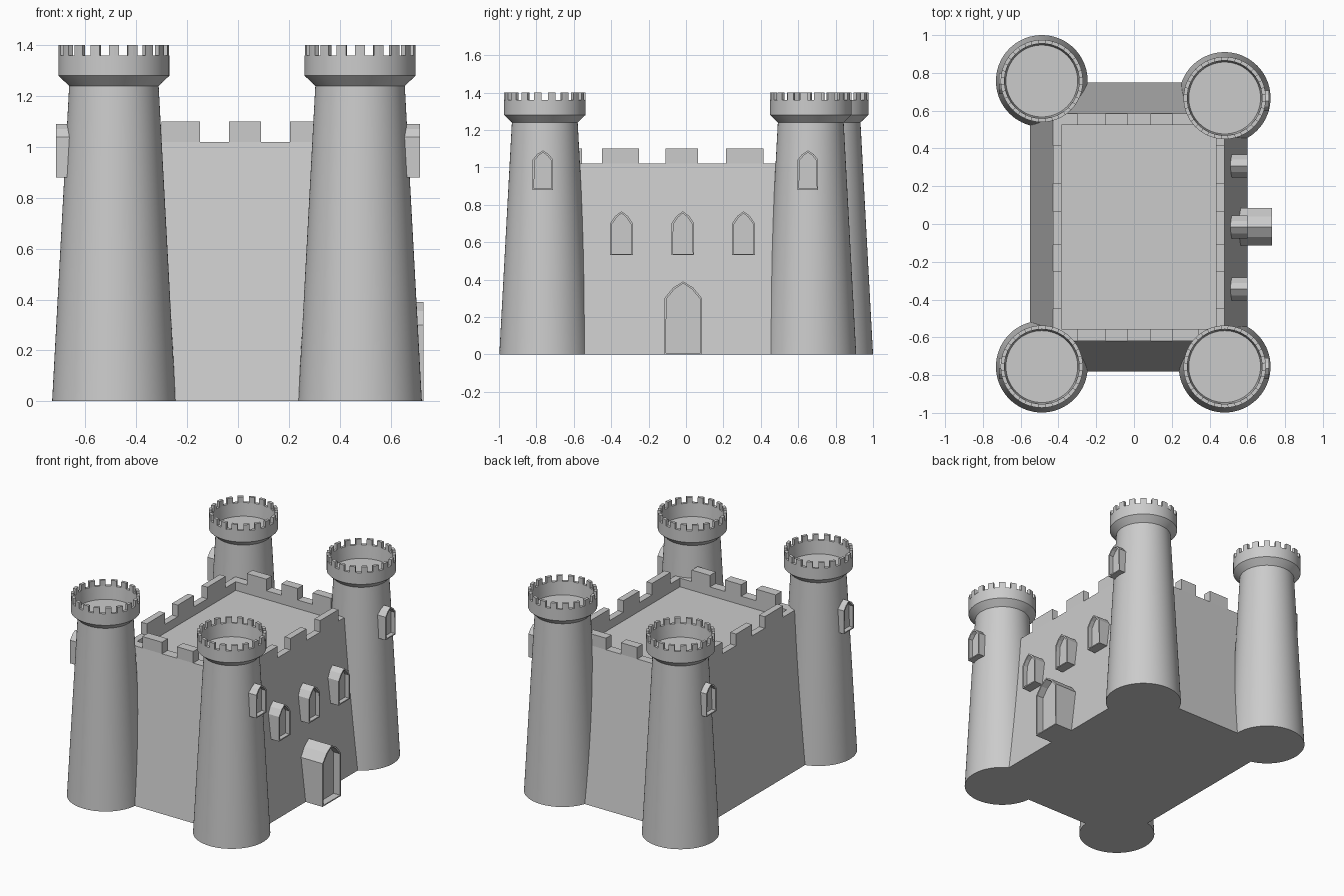
import bpy, bmesh, math
from mathutils import Vector

if "Cube" in bpy.data.objects:
    bpy.data.objects.remove(bpy.data.objects["Cube"])

stone = bpy.data.materials.new("grey stone")
stone.diffuse_color = (0.6, 0.6, 0.6, 1)
stone.use_nodes = True
stone.node_tree.nodes["Principled BSDF"].inputs["Base Color"].default_value = stone.diffuse_color


def finish(name, bm, smooth=False):
    bmesh.ops.recalc_face_normals(bm, faces=bm.faces)
    me = bpy.data.meshes.new(name)
    bm.to_mesh(me)
    bm.free()
    me.materials.append(stone)
    ob = bpy.data.objects.new(name, me)
    bpy.context.collection.objects.link(ob)
    if smooth:
        bpy.ops.object.select_all(action='DESELECT')
        ob.select_set(True)
        bpy.context.view_layer.objects.active = ob
        bpy.ops.object.shade_smooth_by_angle(angle=math.radians(30))
    return ob


def loft(bm, rings):
    """Skin a stack of closed rings and cap both ends."""
    loops = [[bm.verts.new(p) for p in r] for r in rings]
    n = len(loops[0])
    for a, b in zip(loops, loops[1:]):
        for i in range(n):
            j = (i + 1) % n
            bm.faces.new((a[i], a[j], b[j], b[i]))
    bm.faces.new(loops[0][::-1])
    bm.faces.new(loops[-1])


def circle(cx, cy, r, z, n=72):
    return [(cx + r * math.cos(2 * math.pi * i / n),
             cy + r * math.sin(2 * math.pi * i / n), z) for i in range(n)]


def rect(x0, x1, y0, y1, z):
    return [(x0, y0, z), (x1, y0, z), (x1, y1, z), (x0, y1, z)]


# Round tapered tower with flared, hollow crown
TOWER = [(0.243, 0), (0.176, 1.24), (0.218, 1.28), (0.218, 1.36),
         (0.198, 1.36), (0.19, 1.27)]


def tower(name, cx, cy):
    bm = bmesh.new()
    loft(bm, [circle(cx, cy, r, z) for r, z in TOWER])
    finish(name, bm, True)
    # Ring of small curved merlons
    bm = bmesh.new()
    count = 18
    for k in range(count):
        mid = 2 * math.pi * (k + 0.5) / count
        half = 0.52 * math.pi / count
        angles = [mid + half * t for t in (-1, 0, 1)]
        pts = [(0.218, a) for a in angles] + [(0.198, a) for a in angles[::-1]]
        loft(bm, [[(cx + r * math.cos(a), cy + r * math.sin(a), z)
                   for r, a in pts] for z in (1.355, 1.40)])
    finish(name + "_merlons", bm)


# Pointed arch hood, extruded along x, with a recessed outer face
def arch(name, x_in, x_out, yc, w, z0, zs, z1, depth=0.03):
    h = w / 2
    outline = [(-h, z0), (h, z0), (h, zs), (h * 0.55, zs + (z1 - zs) * 0.62),
               (0, z1), (-h * 0.55, zs + (z1 - zs) * 0.62), (-h, zs)]
    bm = bmesh.new()
    loft(bm, [[(x, yc + y, z) for y, z in outline] for x in (x_in, x_out)])
    bmesh.ops.recalc_face_normals(bm, faces=bm.faces)
    side = 1 if x_out > x_in else -1
    face = max(bm.faces, key=lambda f: f.calc_center_median().x * side)
    bmesh.ops.inset_region(bm, faces=[face], thickness=0.011)
    r = bmesh.ops.extrude_discrete_faces(bm, faces=[face])
    bmesh.ops.translate(bm, verts=r["faces"][0].verts,
                        vec=Vector((-side * depth, 0, 0)))
    finish(name, bm)


# Four towers, each with a window on its outer side
for name, cx, cy in (("front_left", -0.488, -0.755), ("front_right", 0.48, -0.755),
                     ("back_left", -0.488, 0.757), ("back_right", 0.48, 0.667)):
    tower(name + "_tower", cx, cy)
    s = 1 if cx > 0 else -1
    wy = cy - 0.01 if cy < 0 else cy - 0.015
    arch(name + "_tower_window", s * 0.62, s * 0.715, wy, 0.11, 0.88, 1.04, 1.09)

# Keep with sloped walls, parapet and sunken roof
bm = bmesh.new()
loft(bm, [rect(-0.55, 0.60, -0.78, 0.75, 0),
          rect(-0.43, 0.48, -0.62, 0.585, 1.02),
          rect(-0.385, 0.435, -0.555, 0.525, 1.02),
          rect(-0.385, 0.435, -0.555, 0.525, 0.96)])
finish("keep", bm)

# Wall merlons, three per side
bm = bmesh.new()


def block(x0, x1, y0, y1):
    loft(bm, [rect(x0, x1, y0, y1, z) for z in (1.01, 1.10)])


for a, b in ((-0.30, -0.15), (-0.035, 0.09), (0.205, 0.345)):
    block(a, b, -0.62, -0.555)
    block(a, b, 0.525, 0.585)
for a, b in ((-0.45, -0.25), (-0.11, 0.065), (0.215, 0.415)):
    block(-0.43, -0.385, a, b)
    block(0.435, 0.48, a, b)
finish("wall_merlons", bm)

# Windows and door on the right wall
for i, y in enumerate((-0.345, -0.017, 0.308)):
    arch(f"wall_window_{i + 1}", 0.49, 0.60, y, 0.122, 0.53, 0.70, 0.765)
arch("door", 0.54, 0.73, -0.015, 0.20, 0, 0.30, 0.39, 0.05)
